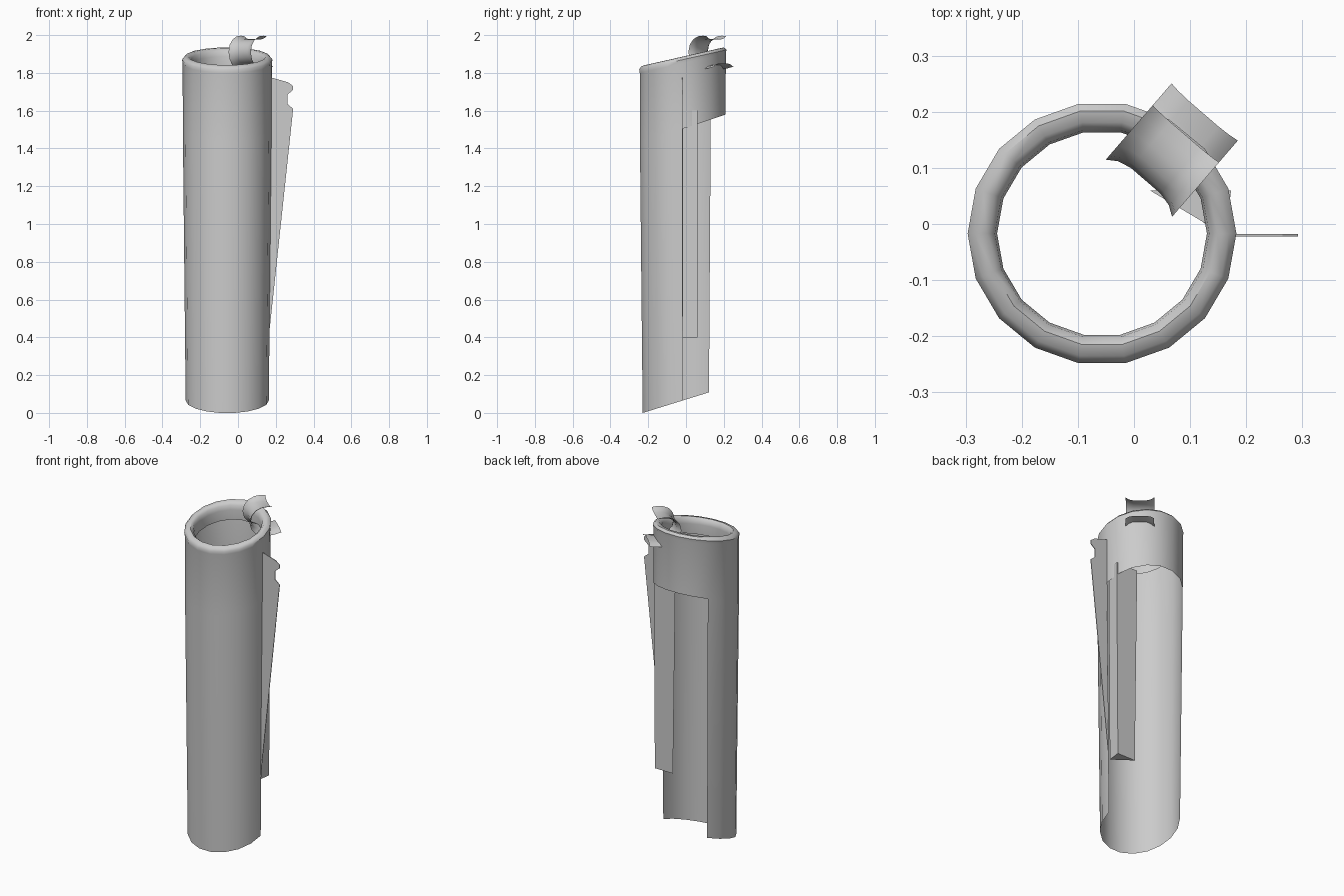
import bpy, bmesh, math

if "Cube" in bpy.data.objects:
    bpy.data.objects.remove(bpy.data.objects["Cube"])

CX, CY = -0.057, -0.017      # tube axis
SIDES = 18


def finish(name, bm, angle=40):
    bmesh.ops.remove_doubles(bm, verts=bm.verts, dist=0.0004)
    me = bpy.data.meshes.new(name)
    bm.to_mesh(me)
    bm.free()
    ob = bpy.data.objects.new(name, me)
    bpy.context.collection.objects.link(ob)
    bpy.ops.object.select_all(action='DESELECT')
    ob.select_set(True)
    bpy.context.view_layer.objects.active = ob
    bpy.ops.object.shade_smooth_by_angle(angle=math.radians(angle))
    return ob


def ring(bm, r, z0, slope, degs):
    """Row of points around the tube, lying on a plane tilted along y."""
    row = []
    for d in degs:
        a = math.radians(d)
        y = CY + 0.98 * r * math.sin(a)
        row.append(bm.verts.new((CX + r * math.cos(a), y, z0 + slope * y)))
    return row


def skin(bm, rows, closed=False):
    n = len(rows[0])
    for lo, hi in zip(rows, rows[1:]):
        for i in range(n if closed else n - 1):
            j = (i + 1) % n
            bm.faces.new((lo[i], lo[j], hi[j], hi[i]))


def prism(name, bottom, top):
    bm = bmesh.new()
    a = [bm.verts.new(p) for p in bottom]
    b = [bm.verts.new(p) for p in top]
    bm.faces.new(a)
    bm.faces.new(b)
    skin(bm, [a, b], closed=True)
    bmesh.ops.recalc_face_normals(bm, faces=bm.faces)
    return finish(name, bm, 20)


full = [i * 360 / SIDES for i in range(SIDES)]
part = [140 + 20 * i for i in range(12)]     # open at the back right

# tube: part-round lower wall, full collar, rolled rim with an inner lip
bm = bmesh.new()
skin(bm, [ring(bm, 0.220, 0.071, 0.31, part),
          ring(bm, 0.235, 1.510, 0.33, part)])
profile = [(0.236, -0.035), (0.2395, -0.016), (0.226, -0.001), (0.205, 0.0),
           (0.191, -0.014), (0.187, -0.04), (0.189, -0.10)]
rows = [ring(bm, 0.235, 1.510, 0.33, full)]
rows += [ring(bm, r, 1.89 + dz, 0.225, full) for r, dz in profile]
skin(bm, rows, closed=True)
finish("tube", bm, 50)

# three-sided inner rail along the opening
tri = [(0.155, -0.02), (0.165, 0.06), (0.045, 0.06)]
prism("inner_rail", [(x, y, 0.40) for x, y in tri],
      [(x + 0.008 if i < 2 else x - 0.017, y, 1.60) for i, (x, y) in enumerate(tri)])

# thin notched fin on the right side
fin = [(0.165, 0.42), (0.292, 1.61), (0.262, 1.635), (0.262, 1.685), (0.292, 1.71),
       (0.292, 1.73), (0.265, 1.75), (0.178, 1.775)]
prism("side_fin", [(x, -0.022, z) for x, z in fin], [(x, -0.018, z) for x, z in fin])

# curled clip over the rim: C-shaped path with flared edges
path = [(0.180, 1.976), (0.155, 1.979), (0.125, 1.976), (0.098, 1.963), (0.079, 1.940),
        (0.072, 1.910), (0.079, 1.880), (0.098, 1.857), (0.125, 1.844), (0.155, 1.838),
        (0.190, 1.842), (0.230, 1.850)]
width = [(-0.078, 0.018), (-0.060, 0.006), (-0.035, 0.0), (0.035, 0.0),
         (0.060, 0.006), (0.078, 0.018)]
bm = bmesh.new()
rows = []
for i, (p, z) in enumerate(path):
    p0, z0 = path[max(i - 1, 0)]
    p1, z1 = path[min(i + 1, len(path) - 1)]
    ln = math.hypot(p1 - p0, z1 - z0)
    nx, nz = (z1 - z0) / ln, -(p1 - p0) / ln     # outward from the curl
    row = []
    for w, off in width:
        q, a = p + nx * off, w - 0.035
        row.append(bm.verts.new((0.757 * a + 0.653 * q, -0.653 * a + 0.757 * q,
                                 min(z + nz * off, 2.0))))
    rows.append(row)
skin(bm, rows)
finish("rim_clip", bm, 50)
